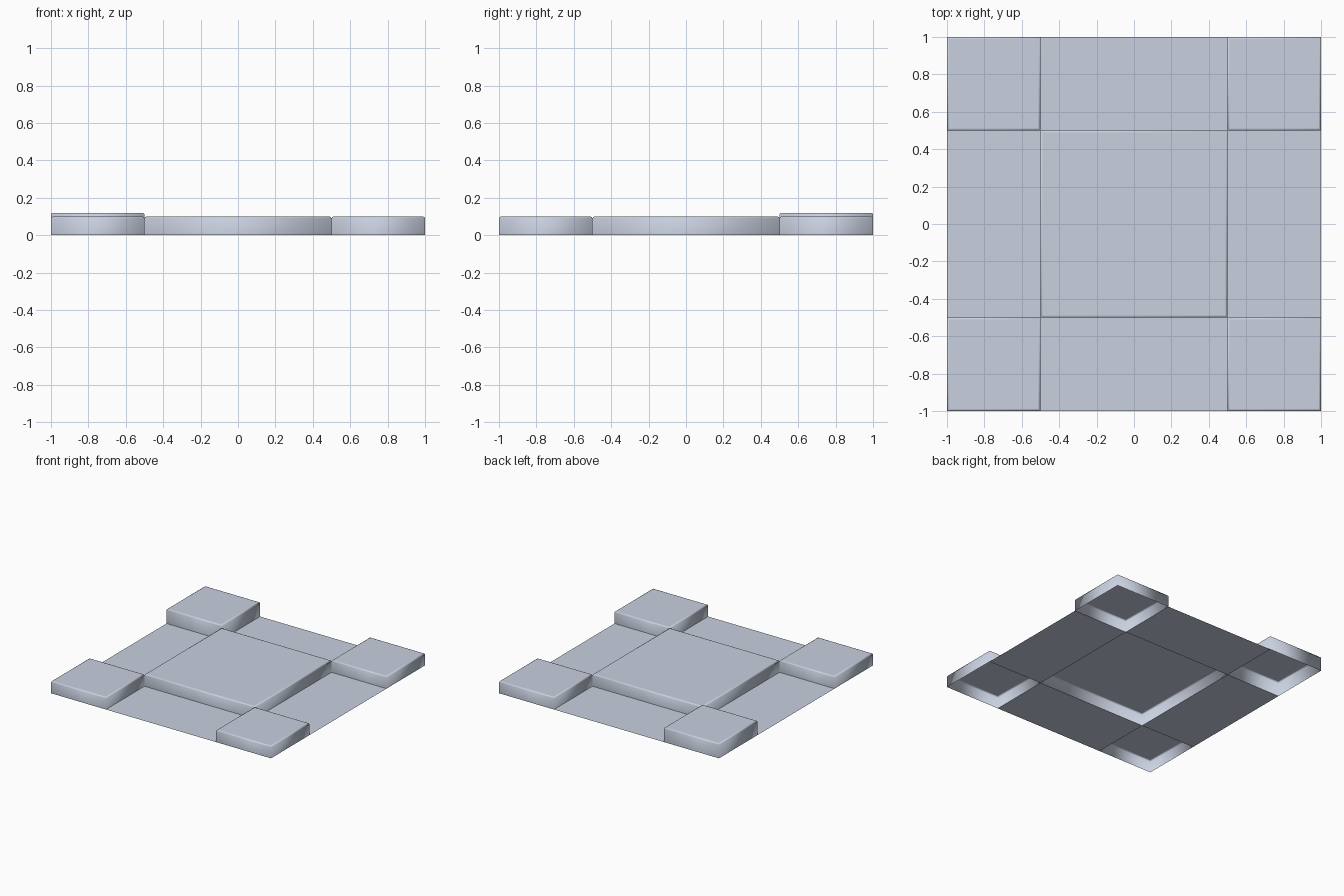
import bpy, bmesh

if "Cube" in bpy.data.objects:
    bpy.data.objects.remove(bpy.data.objects["Cube"])

mat = bpy.data.materials.new("blue grey")
mat.diffuse_color = (0.58, 0.63, 0.74, 1)
mat.use_nodes = True
mat.node_tree.nodes["Principled BSDF"].inputs["Base Color"].default_value = mat.diffuse_color


def finish(name, bm):
    mesh = bpy.data.meshes.new(name)
    bm.to_mesh(mesh)
    bm.free()
    mesh.materials.append(mat)
    obj = bpy.data.objects.new(name, mesh)
    bpy.context.collection.objects.link(obj)
    return obj


def ring(bm, cx, cy, r, rx, z):
    return [bm.verts.new((cx + sx * rx, cy + sy * r, z))
            for sx, sy in ((-1, -1), (1, -1), (1, 1), (-1, 1))]


def block(name, cx, cy, half, height):
    """Hollow block, open below, with a small rounded rim."""
    bm = bmesh.new()
    b = 0.01
    profile = [(0, 0), (0, height - b), (0.3 * b, height - 0.3 * b), (b, height)]
    rings = [ring(bm, cx, cy, half - i, half - i, z) for i, z in profile]
    for lo, hi in zip(rings, rings[1:]):
        for k in range(4):
            n = (k + 1) % 4
            bm.faces.new((lo[k], lo[n], hi[n], hi[k])).smooth = True
    bm.faces.new(rings[-1])  # flat top
    finish(name, bm)


# Raised centre and corner blocks; the back left corner is slightly taller
block("centre_block", 0, 0, 0.5, 0.10)
block("front_left_block", -0.75, -0.75, 0.25, 0.10)
block("front_right_block", 0.75, -0.75, 0.25, 0.10)
block("back_right_block", 0.75, 0.75, 0.25, 0.10)
block("back_left_block", -0.75, 0.75, 0.25, 0.12)

# Thin floor sheet: four panels around the centre, open under the blocks
bm = bmesh.new()
for s in (-0.75, 0.75):
    bm.faces.new(ring(bm, 0, s, 0.25, 0.5, 0))
    bm.faces.new(ring(bm, s, 0, 0.5, 0.25, 0))
finish("floor_panels", bm)
